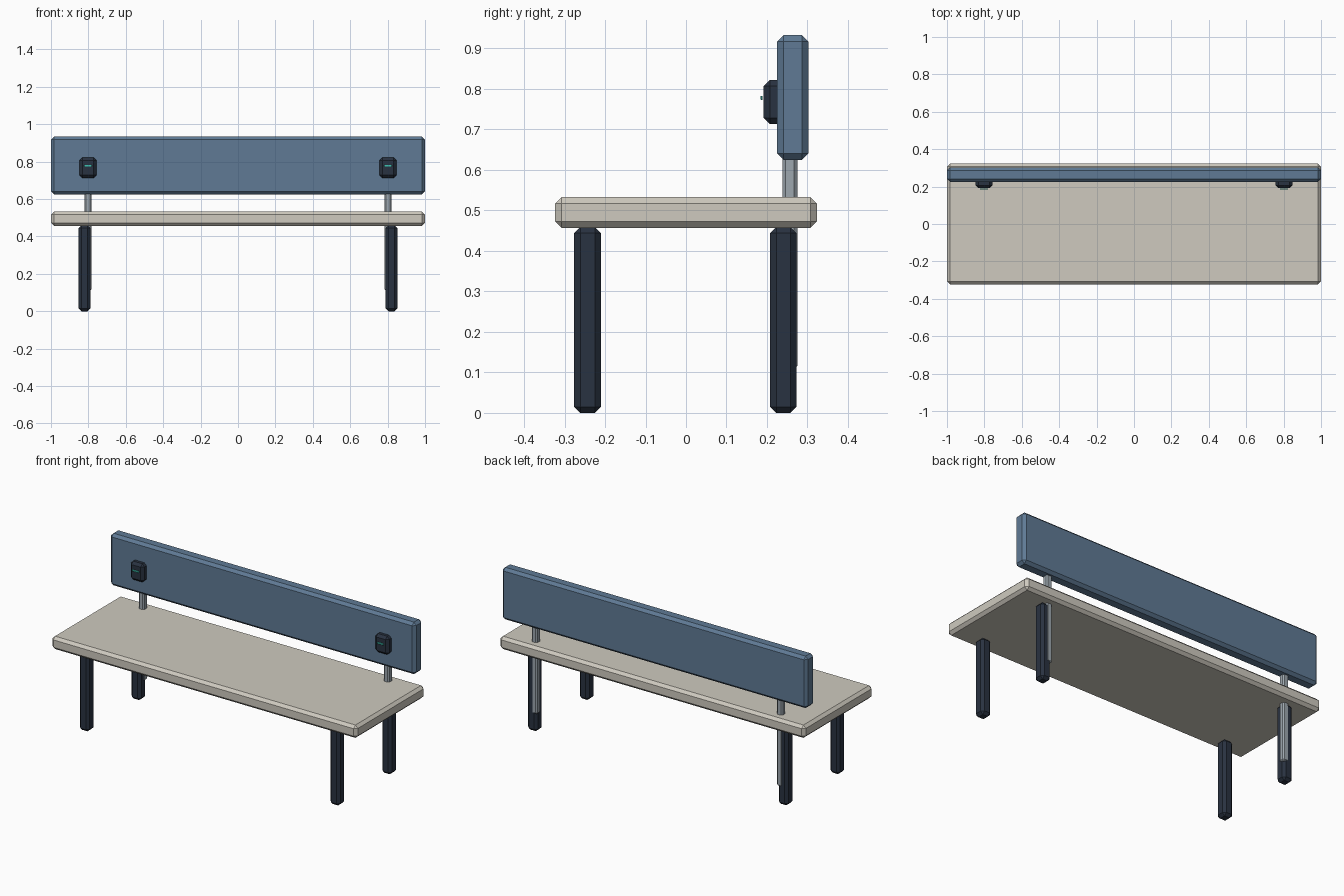
import bpy, bmesh

if "Cube" in bpy.data.objects:
    bpy.data.objects.remove(bpy.data.objects["Cube"])


def material(name, rgb):
    m = bpy.data.materials.new(name)
    m.diffuse_color = (*rgb, 1)
    m.use_nodes = True
    m.node_tree.nodes["Principled BSDF"].inputs["Base Color"].default_value = m.diffuse_color
    return m


CREAM = material("cream", (0.62, 0.59, 0.52))
BLUE = material("blue", (0.115, 0.195, 0.30))
NAVY = material("navy", (0.022, 0.032, 0.052))
STEEL = material("steel", (0.34, 0.39, 0.43))
TEAL = material("teal", (0.05, 0.55, 0.45))


def block(name, lo, hi, chamfer, mat):
    """Box between two corners with flat chamfers on every edge."""
    bm = bmesh.new()
    bmesh.ops.create_cube(bm, size=1)
    for v in bm.verts:
        v.co = [(a + b) / 2 + c * (b - a) for a, b, c in zip(lo, hi, v.co)]
    bmesh.ops.bevel(bm, geom=bm.edges[:], offset=chamfer, segments=1,
                    profile=0.5, affect='EDGES')
    mesh = bpy.data.meshes.new(name)
    bm.to_mesh(mesh)
    bm.free()
    mesh.materials.append(mat)
    ob = bpy.data.objects.new(name, mesh)
    bpy.context.collection.objects.link(ob)
    return ob


def upright(name, x, half_x, y, z, chamfer, mat):
    """Block centred on x, spanning the given y and z ranges."""
    return block(name, (x - half_x, y[0], z[0]), (x + half_x, y[1], z[1]), chamfer, mat)


# Seat and backrest
block("seat", (-1, -0.323, 0.457), (1, 0.323, 0.533), 0.016, CREAM)
block("backrest", (-1, 0.225, 0.625), (1, 0.302, 0.933), 0.016, BLUE)

for side, s in (("left", -1), ("right", 1)):
    # Legs
    upright(f"front_leg_{side}", s * 0.821, 0.032, (-0.276, -0.21), (0, 0.459), 0.015, NAVY)
    upright(f"rear_leg_{side}", s * 0.821, 0.032, (0.208, 0.273), (0, 0.459), 0.015, NAVY)
    # Backrest support posts, running down beside the rear legs
    upright(f"back_post_{side}", s * 0.803, 0.0185, (0.238, 0.275), (0.108, 0.74), 0.008, STEEL)
    # Small charging boxes with a floating indicator strip
    upright(f"charger_box_{side}", s * 0.802, 0.045, (0.192, 0.245), (0.713, 0.822), 0.015, NAVY)
    upright(f"indicator_{side}", s * 0.802, 0.021, (0.184, 0.189), (0.773, 0.783), 0.001, TEAL)
